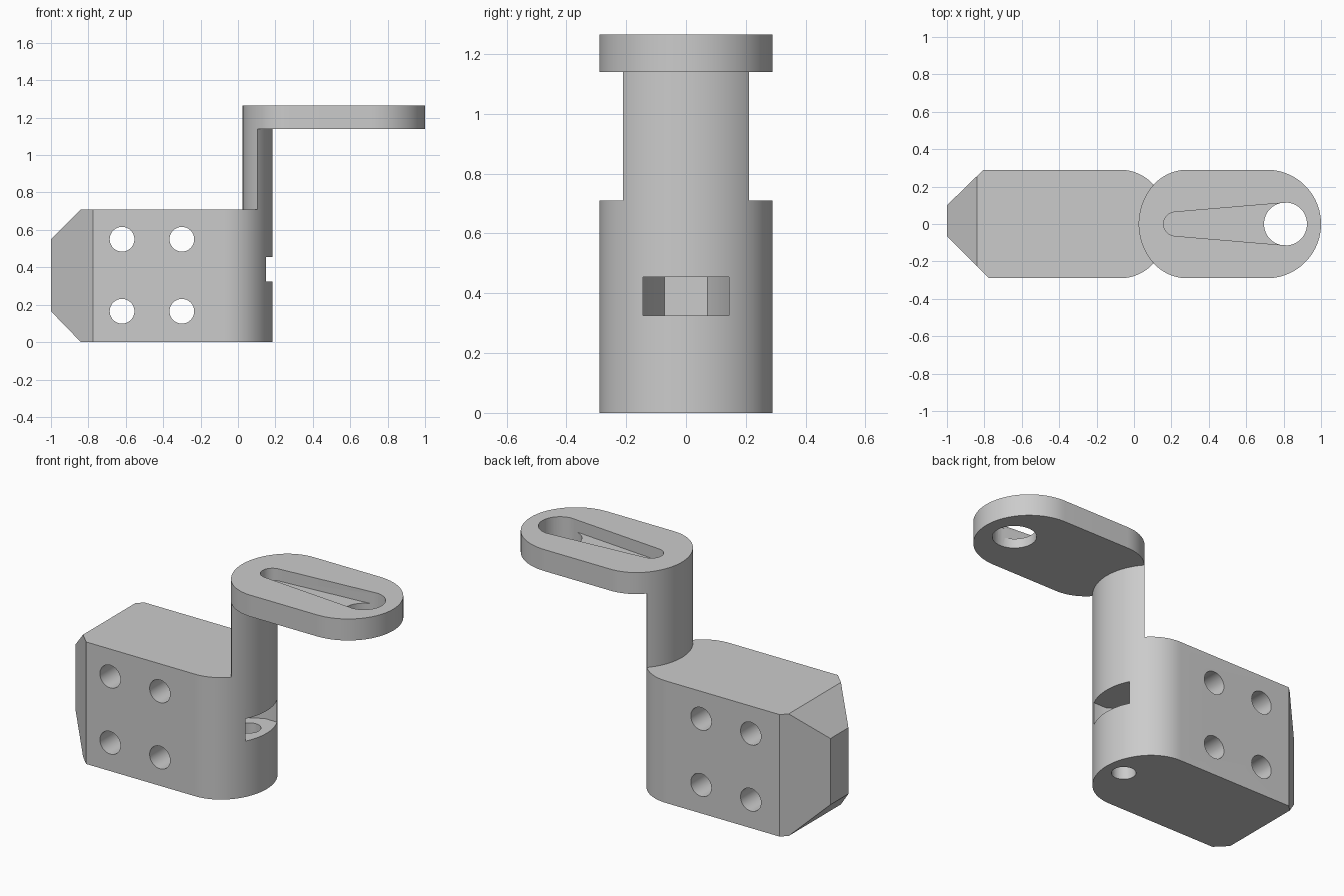
import bpy
import bmesh
from math import sin, cos, radians, pi
from mathutils import Matrix

if "Cube" in bpy.data.objects:
    bpy.data.objects.remove(bpy.data.objects["Cube"], do_unlink=True)

grey = bpy.data.materials.new("plain grey")
grey.use_nodes = True
grey.diffuse_color = (0.6, 0.6, 0.6, 1)
grey.node_tree.nodes["Principled BSDF"].inputs["Base Color"].default_value = (0.6, 0.6, 0.6, 1)

HALF = 0.29                   # half width of block and plate
BLOCK_TOP, ARM_BOTTOM, ARM_TOP = 0.71, 1.14, 1.265
NOSE_R, CORNER_R = 0.316, 0.24
NOSE_X, PLATE_X = -0.131, 0.341   # centres of the two facing noses
LENS = 41.7                   # half angle where the noses cross


def arc(cx, cy, r, a0, a1, n=24):
    return [(cx + r * cos(radians(a0 + (a1 - a0) * i / n)),
             cy + r * sin(radians(a0 + (a1 - a0) * i / n))) for i in range(n + 1)]


def nose(cx, flip=1):
    """Rounded end: a broad arc that blends into the straight sides."""
    split = 41.2
    px, py = 0.057, HALF - CORNER_R
    pts = arc(px, -py, CORNER_R, -90, -split, 12)
    pts += arc(0, 0, NOSE_R, -split, split, 32)[1:-1]
    pts += arc(px, py, CORNER_R, split, 90, 12)
    return [(cx + flip * x, flip * y) for x, y in pts]


def prism(name, pts, lo, hi, along_y=False):
    """Extrude a 2D outline along z, or along y for an x-z outline."""
    bm = bmesh.new()
    face = bm.faces.new([bm.verts.new((x, y, lo)) for x, y in pts])
    top = bmesh.ops.extrude_face_region(bm, geom=[face])["geom"]
    bmesh.ops.translate(bm, vec=(0, 0, hi - lo),
                        verts=[v for v in top if isinstance(v, bmesh.types.BMVert)])
    if along_y:
        bm.transform(Matrix.Rotation(pi / 2, 4, "X"))
    bmesh.ops.recalc_face_normals(bm, faces=bm.faces)
    mesh = bpy.data.meshes.new(name)
    bm.to_mesh(mesh)
    bm.free()
    mesh.materials.append(grey)
    obj = bpy.data.objects.new(name, mesh)
    bpy.context.collection.objects.link(obj)
    return obj


def activate(obj):
    bpy.ops.object.select_all(action="DESELECT")
    obj.select_set(True)
    bpy.context.view_layer.objects.active = obj


def combine(obj, tool, operation="DIFFERENCE"):
    activate(obj)
    mod = obj.modifiers.new("cut", "BOOLEAN")
    mod.operation, mod.solver, mod.object = operation, "EXACT", tool
    bpy.ops.object.modifier_apply(modifier=mod.name)
    bpy.data.objects.remove(tool, do_unlink=True)


def circle(x, y, r):
    return arc(x, y, r, 0, 360, 48)[:-1]


# Mounting block with a tapered left end
block = prism("mounting_block",
              [(-1, 0.1), (-1, -0.065), (-0.775, -HALF)] + nose(NOSE_X) + [(-0.805, HALF)],
              0, BLOCK_TOP)
side = [(-1.2, 0.165), (-1, 0.165), (-0.84, 0), (-0.84, -0.2), (0.5, -0.2),
        (0.5, 0.9), (-0.84, 0.9), (-0.84, BLOCK_TOP), (-1, 0.55), (-1.2, 0.55)]
combine(block, prism("end_taper", side, -1, 1, True), "INTERSECT")

# Four cross holes
for x in (-0.62, -0.3):
    for z in (0.165, 0.55):
        combine(block, prism("cross_hole", circle(x, z, 0.066), -1, 1, True))

# Hexagonal nut slot and the bolt hole below it
nut = [(-0.055, -0.072), (0.07, -0.144), (0.4, -0.144),
       (0.4, 0.144), (0.07, 0.144), (-0.055, 0.072)]
combine(block, prism("nut_slot", nut, 0.325, 0.455))
combine(block, prism("bolt_hole", circle(0.07, 0, 0.064), -0.1, 0.4))

# Lens-shaped column where both rounded ends overlap
column = prism("column",
               arc(NOSE_X, 0, NOSE_R, -LENS, LENS, 32)
               + arc(PLATE_X, 0, NOSE_R, 180 - LENS, 180 + LENS, 32)[1:-1],
               BLOCK_TOP, ARM_BOTTOM)

# Top plate with a keyhole pocket and a through hole
plate = prism("top_plate", nose(PLATE_X, -1) + arc(0.71, 0, HALF, -90, 90, 48),
              ARM_BOTTOM, ARM_TOP)
pocket = arc(0.222, 0, 0.064, 95, 265) + arc(0.81, 0, 0.115, -85, 85, 32)
combine(plate, prism("pocket", pocket, 1.195, 1.4))
combine(plate, prism("through_hole", circle(0.81, 0, 0.115), 1, 1.25))

for part in (block, column, plate):
    activate(part)
    bpy.ops.object.shade_smooth_by_angle(angle=radians(30))
